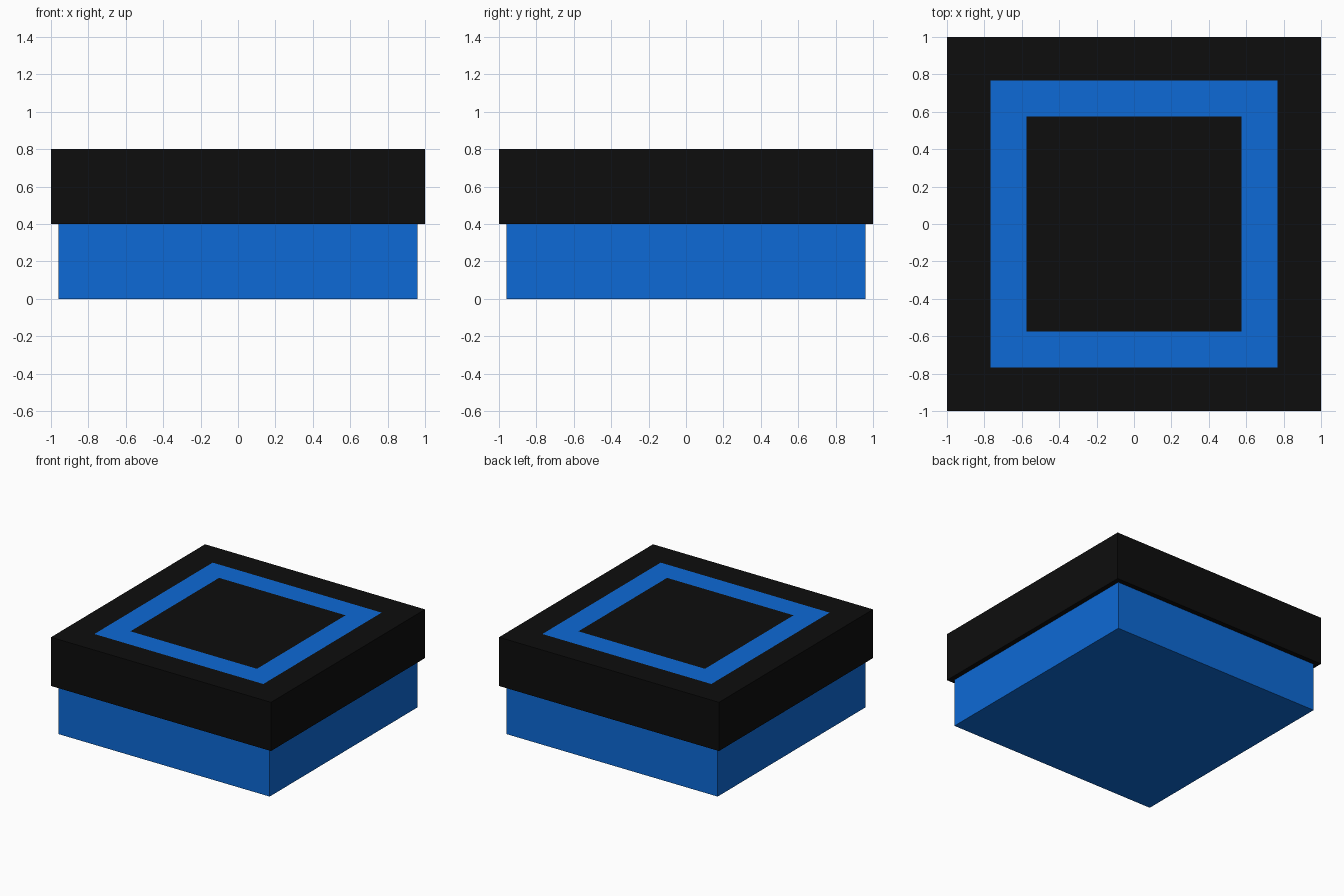
import bpy, bmesh
from mathutils import Matrix

if "Cube" in bpy.data.objects:
    bpy.data.objects.remove(bpy.data.objects["Cube"])


def material(name, rgb):
    m = bpy.data.materials.new(name)
    m.diffuse_color = (*rgb, 1)
    m.use_nodes = True
    m.node_tree.nodes["Principled BSDF"].inputs["Base Color"].default_value = m.diffuse_color
    return m


black = material("black", (0.004, 0.004, 0.004))
blue = material("blue", (0.004, 0.144, 0.672))


def box(name, width, z0, z1, mats, bands=()):
    """Square box; bands are (inset, material index) steps applied to the top."""
    bm = bmesh.new()
    bmesh.ops.create_cube(bm, size=1, matrix=Matrix.Translation((0, 0, (z0 + z1) / 2))
                          @ Matrix.Diagonal((width, width, z1 - z0, 1)))
    bm.normal_update()
    top = next(f for f in bm.faces if f.normal.z > 0.9)
    for thickness, index in bands:
        ring = bmesh.ops.inset_region(bm, faces=[top], thickness=thickness,
                                      use_even_offset=True)["faces"]
        for f in ring:
            f.material_index = index
    mesh = bpy.data.meshes.new(name)
    bm.to_mesh(mesh)
    bm.free()
    for m in mats:
        mesh.materials.append(m)
    ob = bpy.data.objects.new(name, mesh)
    bpy.context.collection.objects.link(ob)
    return ob


# Blue lower body
box("base", 1.92, 0, 0.4, [blue])
# Wider black lid with a flush blue square frame on top
box("lid", 2.0, 0.4, 0.8, [black, blue], [(0.232, 0), (0.193, 1)])
